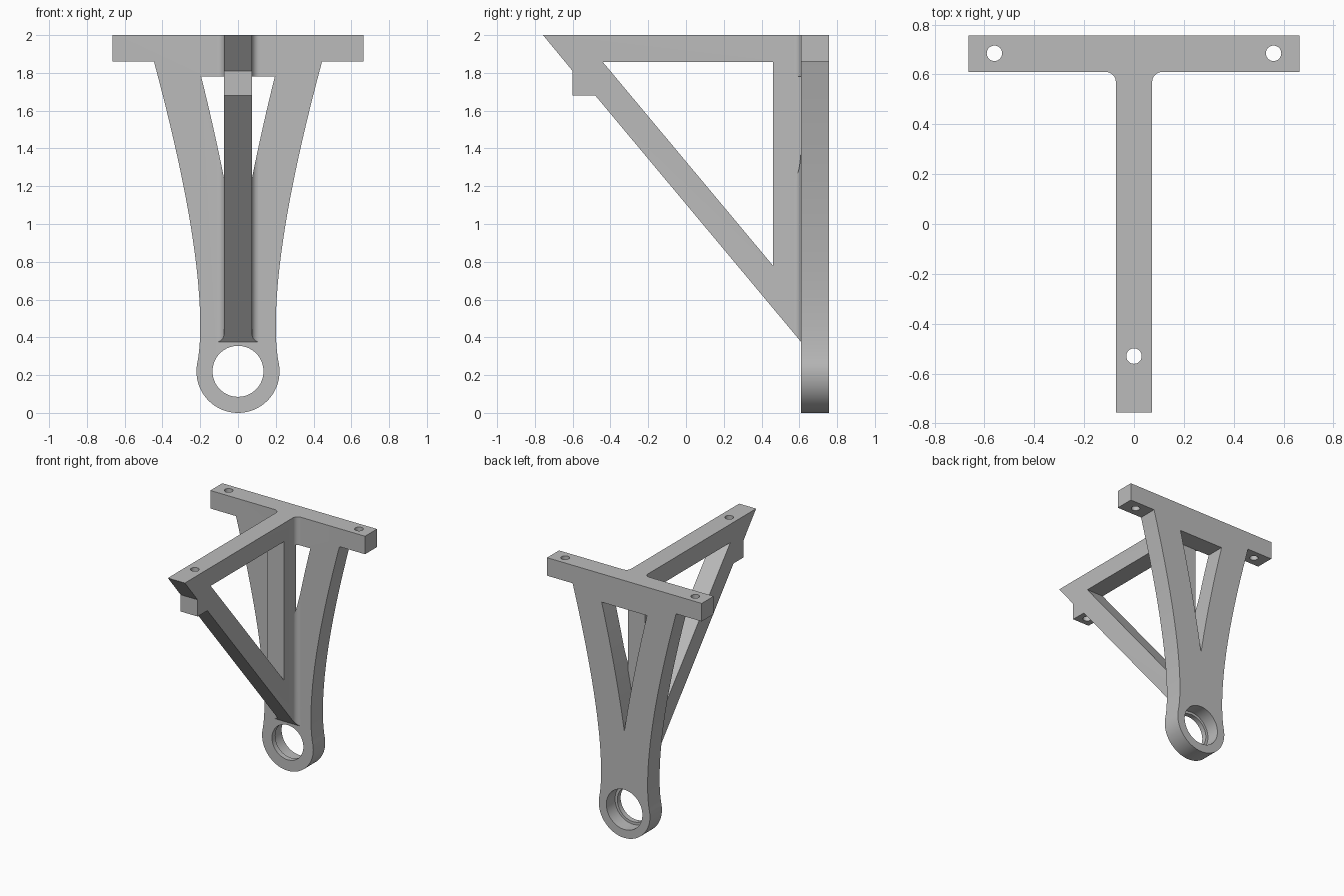
import bpy, bmesh
from math import sin, cos, radians
from mathutils import Vector

if "Cube" in bpy.data.objects:
    bpy.data.objects.remove(bpy.data.objects["Cube"], do_unlink=True)

FRONT, BACK, TOP = 0.61, 0.757, 2.0      # plate faces and overall height
HALF = 0.073                             # half thickness of the web
FILLET = 0.04
EYE_Z, EYE_R = 0.22, 0.22

grey = bpy.data.materials.new("light_grey")
grey.use_nodes = True
grey.diffuse_color = (0.5, 0.5, 0.5, 1)
grey.node_tree.nodes["Principled BSDF"].inputs["Base Color"].default_value = (0.5, 0.5, 0.5, 1)


def prism(name, points, axis, low, high):
    """Extrude a flat outline along an axis; points hold the other two axes in order."""
    def place(p, d):
        return {"x": (d, p[0], p[1]), "y": (p[0], d, p[1]), "z": (p[0], p[1], d)}[axis]
    bm = bmesh.new()
    face = bm.faces.new([bm.verts.new(place(p, low)) for p in points])
    grown = bmesh.ops.extrude_face_region(bm, geom=[face])["geom"]
    shift = Vector(place((0, 0), high - low))
    bmesh.ops.translate(bm, vec=shift, verts=[g for g in grown if isinstance(g, bmesh.types.BMVert)])
    bmesh.ops.recalc_face_normals(bm, faces=bm.faces)
    mesh = bpy.data.meshes.new(name)
    bm.to_mesh(mesh)
    bm.free()
    mesh.materials.append(grey)
    obj = bpy.data.objects.new(name, mesh)
    bpy.context.collection.objects.link(obj)
    return obj


def combine(obj, other, operation):
    mod = obj.modifiers.new("combine", "BOOLEAN")
    mod.object, mod.operation, mod.solver = other, operation, "EXACT"
    bpy.context.view_layer.objects.active = obj
    bpy.ops.object.modifier_apply(modifier=mod.name)
    bpy.data.objects.remove(other, do_unlink=True)


def arc(cx, cy, r, start, end, n):
    steps = [radians(start + (end - start) * i / n) for i in range(n + 1)]
    return [(cx + r * cos(a), cy + r * sin(a)) for a in steps]


def bezier(a, b, c, n=20):
    a, b, c = Vector(a), Vector(b), Vector(c)
    return [tuple(a * (1 - t) ** 2 + b * 2 * t * (1 - t) + c * t * t) for t in (i / n for i in range(n + 1))]


def mirrored(points):
    """Close a right-hand outline with its mirror image."""
    return points + [(-x, z) for x, z in reversed(points) if x > 1e-4]


def drill(obj, axis, cx, cy, r, low, high, n=32):
    combine(obj, prism("drill", arc(cx, cy, r, 0, 360, n)[:-1], axis, low, high), "DIFFERENCE")


# Back plate: eye at the bottom, flared legs, cross bar on top
half = arc(0, EYE_Z, EYE_R, -90, 10, 28)
half[0] = (0, 0)
half += bezier(half[-1], (0.2, 0.34), (0.2, 0.46), 8)[1:]
half += bezier((0.2, 0.46), (0.2, 0.95), (0.445, 1.86))[1:]
half += [(0.665, 1.86), (0.665, TOP)]
bracket = prism("wall_bracket", mirrored(half), "y", FRONT, BACK)

# Fillets between plate and web, trimmed by the slope of the strut
y0 = FRONT - FILLET
foot = [(HALF + FILLET, FRONT + 0.01)]
foot += arc(HALF + FILLET, y0, FILLET, 90, 180, 10)
foot = foot + [(-x, y) for x, y in reversed(foot)]
fillets = prism("fillets", foot, "z", 0.3, TOP)
slope = [(0.5, 0.507), (0.64, 0.339), (0.64, TOP), (0.5, TOP)]
combine(fillets, prism("trim", slope, "x", -0.3, 0.3), "INTERSECT")
combine(bracket, fillets, "UNION")

# Tapered window through plate and fillets
window = bezier((0, 0.83), (0.075, 1.3), (0.195, 1.78))
combine(bracket, prism("window", mirrored(window), "y", y0 - 0.05, 0.9), "DIFFERENCE")

# Web: top arm, diagonal strut, post and bolt boss
side = [(-0.757, TOP), (FRONT, TOP), (FRONT, 0.375), (-0.48, 1.68), (-0.6, 1.68), (-0.6, 1.81)]
web = prism("web", side, "x", -HALF, HALF)
opening = [(-0.44, 1.857), (0.46, 1.857), (0.46, 0.78)]
combine(web, prism("opening", opening, "x", -0.3, 0.3), "DIFFERENCE")
combine(bracket, web, "UNION")

# Stepped bore in the eye and the three bolt holes
drill(bracket, "y", 0, EYE_Z, 0.135, 0.5, 0.9, 64)
drill(bracket, "y", 0, EYE_Z, 0.155, FRONT + 0.04, 0.9, 64)
for x, y in ((-0.56, 0.685), (0.56, 0.685), (0, -0.53)):
    drill(bracket, "z", x, y, 0.031, 1.5, 2.2)

# Smooth the curved faces, keep edges sharp
bpy.ops.object.select_all(action="DESELECT")
bracket.select_set(True)
bpy.context.view_layer.objects.active = bracket
bpy.ops.object.shade_smooth_by_angle(angle=radians(25))
